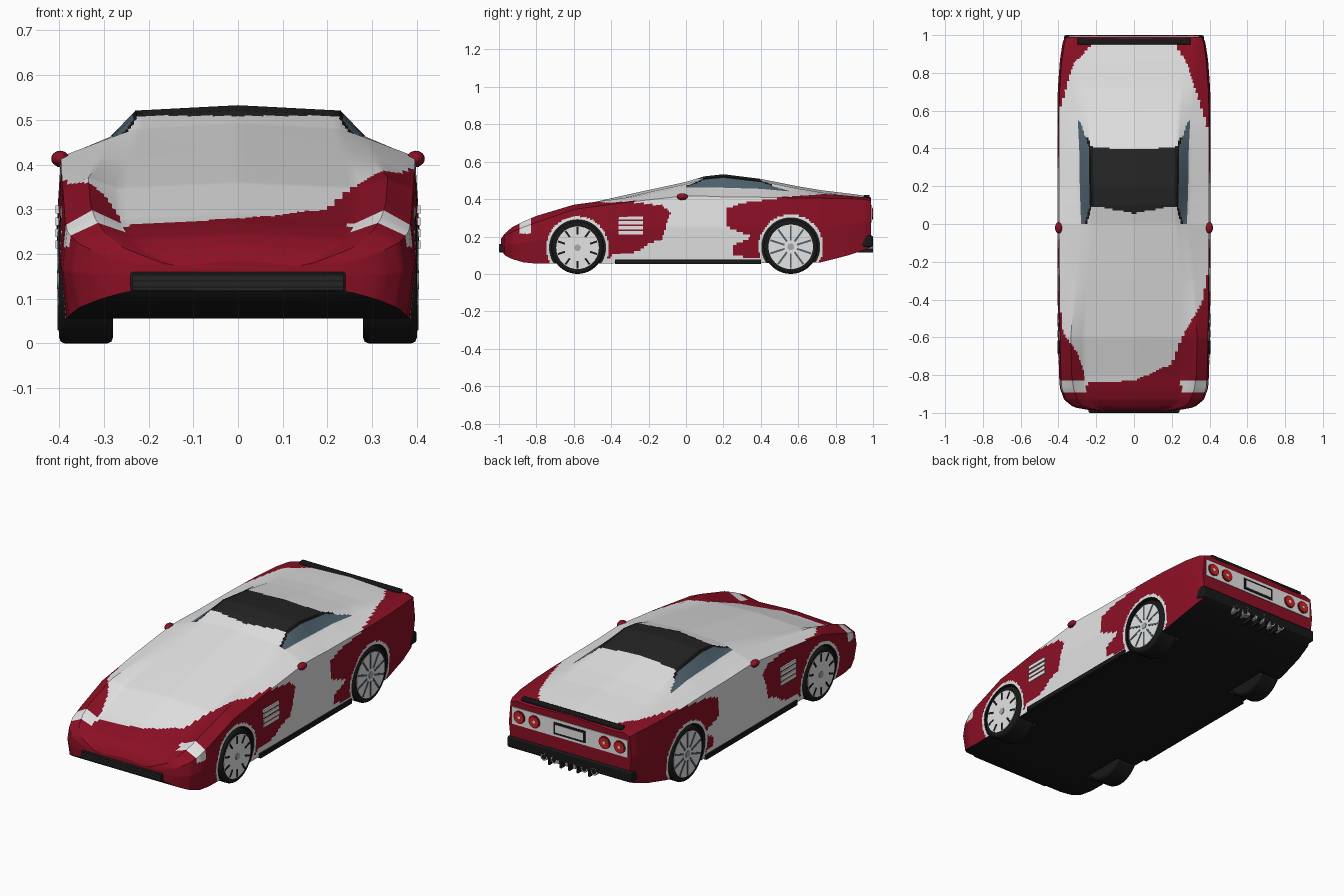
import bpy, bmesh, math
from mathutils import Vector

old = bpy.data.objects.get("Cube")
if old:
    bpy.data.objects.remove(old)


def material(name, r, g, b):
    m = bpy.data.materials.new(name)
    m.use_nodes = True
    m.diffuse_color = (r, g, b, 1)
    m.node_tree.nodes["Principled BSDF"].inputs["Base Color"].default_value = (r, g, b, 1)
    return m


white = material("white paint", .78, .78, .78)
red = material("deep red paint", .26, .005, .018)
black = material("black trim", .009, .009, .009)
roof_dark = material("dark roof", .018, .018, .018)
glass = material("slate glass", .08, .125, .16)
lamp_red = material("lamp red", .6, .02, .015)
steel = material("steel grey", .4, .4, .4)


def finish(name, mat, angle=35):
    ob = bpy.context.object
    ob.name = name
    ob.data.materials.clear()
    ob.data.materials.append(mat)
    bpy.ops.object.shade_smooth_by_angle(angle=math.radians(angle))
    return ob


def bevel(ob, width, segments=2):
    mod = ob.modifiers.new("soft edge", 'BEVEL')
    mod.width, mod.segments = width, segments


def box(name, mat, low, high):
    low, high = Vector(low), Vector(high)
    bpy.ops.mesh.primitive_cube_add(size=1, location=(low + high) / 2)
    bpy.context.object.scale = high - low
    bpy.ops.object.transform_apply(location=False, rotation=False)
    return finish(name, mat)


def cylinder(name, mat, centre, radius, depth, axis, sides=32):
    turn = (0, math.pi / 2, 0) if axis == 'X' else (math.pi / 2, 0, 0)
    bpy.ops.mesh.primitive_cylinder_add(vertices=sides, radius=radius, depth=depth,
                                        location=centre, rotation=turn)
    bpy.ops.object.transform_apply(location=False)
    return finish(name, mat)


def lookup(table, t):
    """Straight-line interpolation in rows whose first entry is the key."""
    if t <= table[0][0]:
        return table[0][1:]
    for a, b in zip(table, table[1:]):
        if t <= b[0]:
            f = (t - a[0]) / (b[0] - a[0])
            return [p + (q - p) * f for p, q in zip(a[1:], b[1:])]
    return table[-1][1:]


# Body stations: y, floor z, half width, shoulder z, upper z, upper half width, centre z
STATIONS = [
    (-.99, .13, .21, .17, .18, .17, .185),
    (-.97, .10, .32, .20, .215, .26, .215),
    (-.93, .08, .37, .225, .25, .30, .245),
    (-.87, .062, .392, .25, .28, .32, .268),
    (-.8, .055, .397, .275, .31, .33, .288),
    (-.6, .055, .402, .345, .37, .335, .36),
    (-.3, .058, .405, .385, .41, .31, .427),
    (0, .058, .406, .418, .462, .28, .492),
    (.1, .058, .406, .416, .463, .284, .522),
    (.2, .058, .406, .412, .461, .287, .533),
    (.4, .058, .406, .41, .455, .29, .508),
    (.6, .058, .407, .406, .437, .30, .468),
    (.72, .062, .403, .405, .428, .315, .448),
    (.87, .10, .392, .403, .417, .33, .43),
    (.96, .13, .378, .398, .41, .325, .418),
    (.99, .145, .366, .39, .402, .32, .408)]
WHEELS = [("front", -.58, .14), ("rear", .56, .145)]


def ring(y):
    zb, w, zs, zc, wc, zt = lookup(STATIONS, y)
    key = [(0, zb), (w - .014, zb), (w, zb + .55 * (zs - zb)), (w - .01, zs),
           (wc, zc), (wc * .8, zt - .012), (0, zt)]
    half = []
    for (a, b), n in zip(zip(key, key[1:]), (2, 14, 14, 6, 8, 16)):
        half += [(a[0] + (b[0] - a[0]) * i / n, a[1] + (b[1] - a[1]) * i / n) for i in range(n)]
    half.append(key[-1])
    return [(x, y, z) for x, z in half] + [(-x, y, z) for x, z in half[-2:0:-1]]


# Lofted body shell
bm = bmesh.new()
COUNT = 220
rings = [[bm.verts.new(p) for p in ring(-.99 + 1.98 * i / COUNT)] for i in range(COUNT + 1)]
for a, b in zip(rings, rings[1:]):
    for i in range(len(a)):
        j = (i + 1) % len(a)
        bm.faces.new((a[i], a[j], b[j], b[i]))
bm.faces.new(rings[0])
bm.faces.new(rings[-1])
bmesh.ops.recalc_face_normals(bm, faces=bm.faces)
mesh = bpy.data.meshes.new("body")
bm.to_mesh(mesh)
bm.free()
body = bpy.data.objects.new("body", mesh)
bpy.context.collection.objects.link(body)

# Wheel arches cut out of the shell
for name, y, r in WHEELS:
    for s in (-1, 1):
        cutter = cylinder("arch_cutter", black, (s * .4, y, r), r + .01, .26, 'X', 48)
        cutter.hide_render = True
        mod = body.modifiers.new("arch", 'BOOLEAN')
        mod.object, mod.operation, mod.solver = cutter, 'DIFFERENCE', 'EXACT'
        bpy.ops.object.select_all(action='DESELECT')
        bpy.context.view_layer.objects.active = body
        body.select_set(True)
        bpy.ops.object.modifier_apply(modifier=mod.name)
        bpy.data.objects.remove(cutter)

# Paint boundaries: on the flanks by height, on top by x
FLANK_FRONT = [(.06, -.43), (.1, -.4), (.12, -.25), (.165, -.2), (.18, -.13), (.28, -.1),
               (.33, -.08), (.365, -.13), (.385, -.3)]
FLANK_REAR = [(.06, .42), (.08, .4), (.1, .25), (.15, .25), (.2, .35), (.25, .22),
              (.35, .22), (.38, .3), (.405, .5)]
TOP_FRONT = [(-.4, -.35), (-.375, -.58), (-.3, -.68), (-.26, -.8), (-.25, -.84), (0, -.83),
             (.2, -.74), (.23, -.66), (.27, -.57), (.36, -.42), (.4, -.2)]
TOP_REAR = [(-.4, .58), (-.37, .68), (-.32, .85), (-.22, .95), (.22, .95), (.28, .85),
            (.33, .7), (.4, .48)]
WINDOW = [(0, .262, .28), (.1, .232, .284), (.4, .236, .29), (.55, .288, .295)]
PAINTS = [white, red, black, roof_dark, glass]


def paint(c, n):
    ax = abs(c.x)
    for _, wy, r in WHEELS:
        d = math.hypot(c.y - wy, c.z - r)
        if d < r + .013 and (ax < .3 or abs(n.x) < .4):
            return black
        if d < r + .027 and abs(n.x) > .6:
            return white
    if n.z < -.5 or (c.y < -.85 and c.z < .1 and ax < .23 + 3 * (.1 - c.z)):
        return black
    if -.89 < c.y < -.83 and ax > .25 and c.z > .215:
        return white
    if 0 < c.y < .55 and c.z > .44:
        inner, outer = lookup(WINDOW, c.y)
        if inner < ax < outer:
            return glass
        if inner - .012 < ax <= inner and c.y < .46:
            return black
        if ax < inner and .055 + .2 * max(0, .2 - abs(ax - .2)) < c.y < .395 + .3 * ax * ax:
            return roof_dark
    if abs(n.x) > .7:
        shift = .08 if c.x < 0 else 0
        front, rear = lookup(FLANK_FRONT, c.z)[0], lookup(FLANK_REAR, c.z)[0] + shift
    else:
        front, rear = lookup(TOP_FRONT, c.x)[0], lookup(TOP_REAR, c.x)[0]
    return red if c.y < front or c.y > rear else white


body.data.materials.clear()
for m in PAINTS:
    body.data.materials.append(m)
for face in body.data.polygons:
    face.material_index = PAINTS.index(paint(face.center, face.normal))
bpy.ops.object.shade_smooth_by_angle(angle=math.radians(30))

# Wheels with slotted discs
for name, y, r in WHEELS:
    for s, side in ((1, "left"), (-1, "right")):
        tag = f"{name}_{side}_"
        bevel(cylinder(tag + "tyre", black, (s * .34, y, r), r, .12, 'X', 40), .012)
        cylinder(tag + "disc", white, (s * .3985, y, r), r - .026, .007, 'X', 40)
        cylinder(tag + "hub", steel, (s * .402, y, r), .018, .006, 'X', 16)
        inner = .07 if name == "front" else .035
        for k in range(10):
            a = k * math.tau / 10
            mid = (inner + r - .03) / 2
            slot = box(tag + "slot", glass if name == "rear" else black,
                       (-.002, -.005, inner - mid), (.002, .005, mid - inner))
            slot.rotation_euler.x = -a
            slot.location = (s * .402, y + mid * math.sin(a), r + mid * math.cos(a))

# Flank details: mirrors, vents and sills
for s, side in ((1, "left"), (-1, "right")):
    bpy.ops.mesh.primitive_uv_sphere_add(segments=20, ring_count=10, location=(s * .398, -.02, .413))
    bpy.context.object.scale = (.02, .03, .018)
    finish(side + "_mirror", red)
    box(side + "_mirror_stalk", black, (s * .39 - .015, -.025, .395), (s * .39 + .015, -.01, .408))
    for k in range(4):
        z = .212 + k * .026
        box(side + "_vent_bar", white, (s * .404 - .004, -.36, z), (s * .404 + .004, -.23, z + .018))
    box(side + "_sill", black, (s * .39 - .012, -.38, .052), (s * .39 + .012, .4, .076))

# Front grille
bevel(box("grille", roof_dark, (-.24, -1, .115), (.24, -.95, .16)), .004, 1)
for z in (.126, .14, .153):
    box("grille_bar", black, (-.235, -1.001, z - .002), (.235, -.99, z + .002))

# Tail: spoiler, lamp panel, plate, bumper, exhausts
bevel(box("spoiler", black, (-.3, .95, .404), (.3, .982, .422)), .005)
box("lamp_panel", white, (-.345, .986, .275), (.345, .994, .368))
for x in (-.3, -.21, .21, .3):
    cylinder("lamp_ring", red, (x, .995, .322), .034, .006, 'Y', 24)
    cylinder("tail_lamp", lamp_red, (x, .996, .322), .027, .008, 'Y', 24)
    cylinder("lamp_centre", white, (x, .998, .322), .008, .006, 'Y', 12)
box("plate_frame", black, (-.095, .99, .288), (.095, .997, .352))
box("plate", white, (-.083, .994, .299), (.083, .999, .341))
bevel(box("rear_bumper", black, (-.37, .93, .145), (.37, 1, .205)), .008)
for x in (-.15, -.09, .09, .15):
    cylinder("exhaust", steel, (x, .96, .15), .02, .08, 'Y', 16)
    cylinder("exhaust_bore", black, (x, .998, .15), .013, .006, 'Y', 16)
for x in (-.12, -.05, 0, .05, .12):
    box("diffuser_fin", black, (x - .005, .92, .115), (x + .005, 1, .19))
    if abs(x) < .1:
        box("diffuser_plate", steel, (x + .01, .97, .135), (x + .025, 1, .18))
